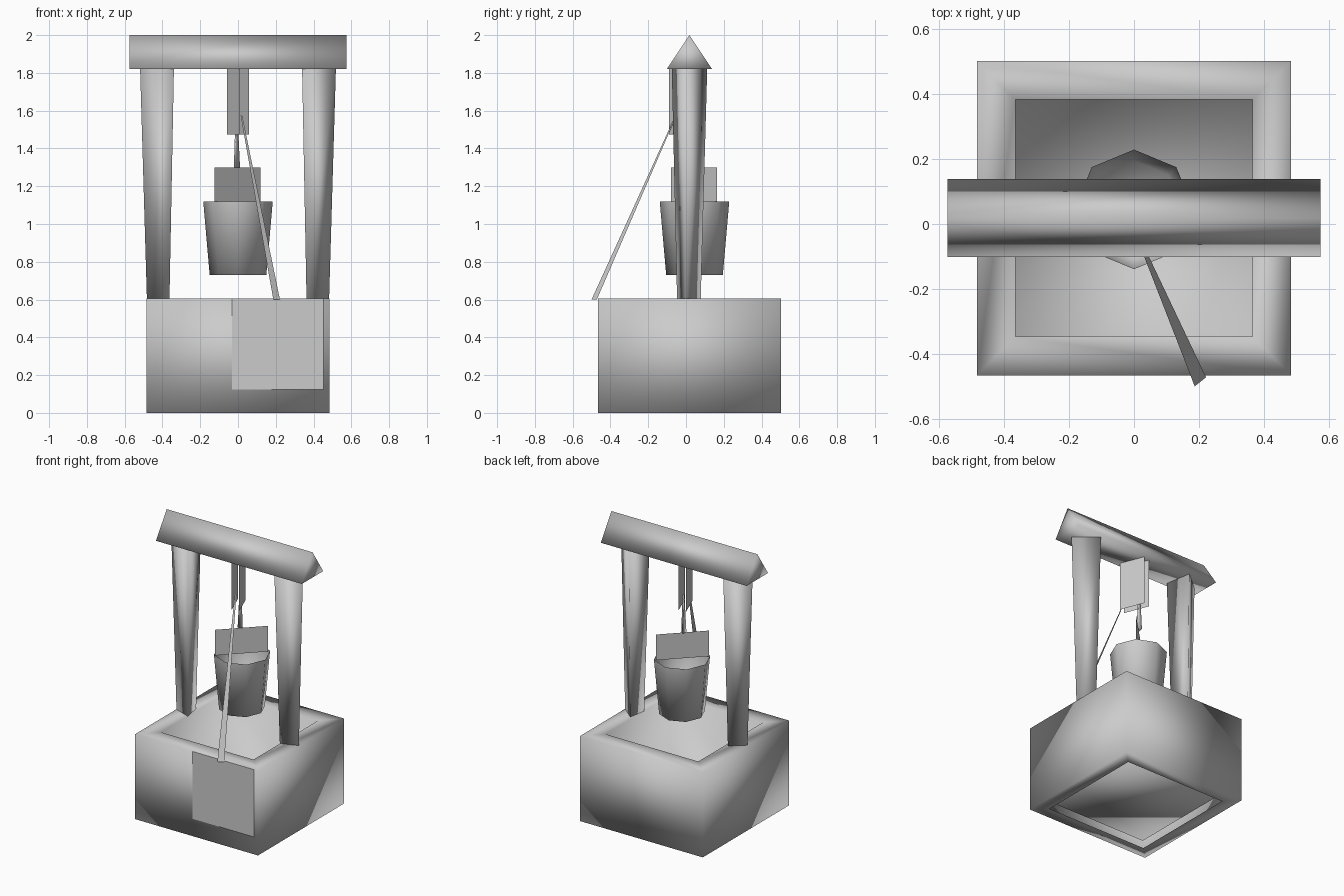
import bpy
import bmesh
import math

cube = bpy.data.objects.get("Cube")
if cube:
    bpy.data.objects.remove(cube, do_unlink=True)

GREY = (0.6, 0.6, 0.6, 1)
stone = bpy.data.materials.new("plain grey")
stone.use_nodes = True
stone.diffuse_color = GREY
stone.node_tree.nodes["Principled BSDF"].inputs["Base Color"].default_value = GREY
CENTRE_Y = 0.018


def finish(name, bm, smooth=True, solid=True):
    if solid:
        bmesh.ops.recalc_face_normals(bm, faces=bm.faces)
    for face in bm.faces:
        face.smooth = smooth
    mesh = bpy.data.meshes.new(name)
    bm.to_mesh(mesh)
    bm.free()
    mesh.materials.append(stone)
    obj = bpy.data.objects.new(name, mesh)
    bpy.context.collection.objects.link(obj)
    return obj


def loft(name, sides, rings, x=0, y=0, turn=0, cap_last=True):
    """Stack regular rings of (radius, height); the last end may stay open."""
    bm = bmesh.new()
    loops = []
    for radius, z in rings:
        angles = [turn + math.tau * i / sides for i in range(sides)]
        loops.append([bm.verts.new((x + radius * math.cos(a), y + radius * math.sin(a), z))
                      for a in angles])
    for low, high in zip(loops, loops[1:]):
        for i in range(sides):
            j = (i + 1) % sides
            bm.faces.new((low[i], low[j], high[j], high[i]))
    bm.faces.new(loops[0][::-1])
    if cap_last:
        bm.faces.new(loops[-1])
    return finish(name, bm)


def sheet(name, *corners):
    bm = bmesh.new()
    bm.faces.new([bm.verts.new(c) for c in corners])
    return finish(name, bm, smooth=False, solid=False)


def upright_sheet(name, start, end, bottom, top):
    return sheet(name, (*start, bottom), (*end, bottom), (*end, top), (*start, top))


# Square well: inner tub, rim, outer wall and the foot turned in underneath
tub, wall, foot = (half * math.sqrt(2) for half in (0.365, 0.484, 0.395))
loft("well_wall", 4,
     [(tub, 0.03), (tub, 0.606), (wall, 0.606), (wall, 0), (foot, 0)],
     y=CENTRE_Y, turn=math.pi / 4, cap_last=False)

# Front panel
upright_sheet("front_panel", (-0.032, -0.469), (0.453, -0.469), 0.125, 0.605)

# Mirrored three-sided tapered posts
for side, sign, turn in (("left", 1, 110), ("right", -1, 70)):
    loft(side + "_post", 3, [(0.0735, 0.605), (0.11, 1.822)],
         x=sign * 0.41, y=0.009, turn=math.radians(turn))

# Triangular roof beam
bm = bmesh.new()
profile = [(-0.102, 1.82), (0.138, 1.82), (CENTRE_Y, 2)]
ends = [[bm.verts.new((x, y, z)) for y, z in profile] for x in (-0.575, 0.575)]
for i in range(3):
    j = (i + 1) % 3
    bm.faces.new((ends[0][i], ends[0][j], ends[1][j], ends[1][i]))
for end in ends:
    bm.faces.new(end)
finish("roof", bm)

# Pulley cheeks hanging from the roof
upright_sheet("pulley_cheek_right", (0.01, -0.09), (-0.058, 0.083), 1.475, 1.822)
upright_sheet("pulley_cheek_left", (0.058, -0.07), (-0.008, 0.098), 1.475, 1.822)

# Ropes, narrow at the pulley and wider at the far end
loft("bucket_rope", 3, [(0.02, 1.3), (0.007, 1.57)],
     x=-0.009, y=0.042, turn=math.radians(110))
sheet("pull_rope", (0.187, -0.5, 0.6), (0.222, -0.472, 0.6),
      (0.022, -0.05, 1.575), (0.014, -0.056, 1.575))

# Thin open bucket, and its handle set diagonally
loft("bucket", 8, [(0.15, 0.73), (0.184, 1.12)], y=0.045, cap_last=False)
upright_sheet("bucket_handle", (-0.125, -0.08), (0.12, 0.165), 1.115, 1.298)
